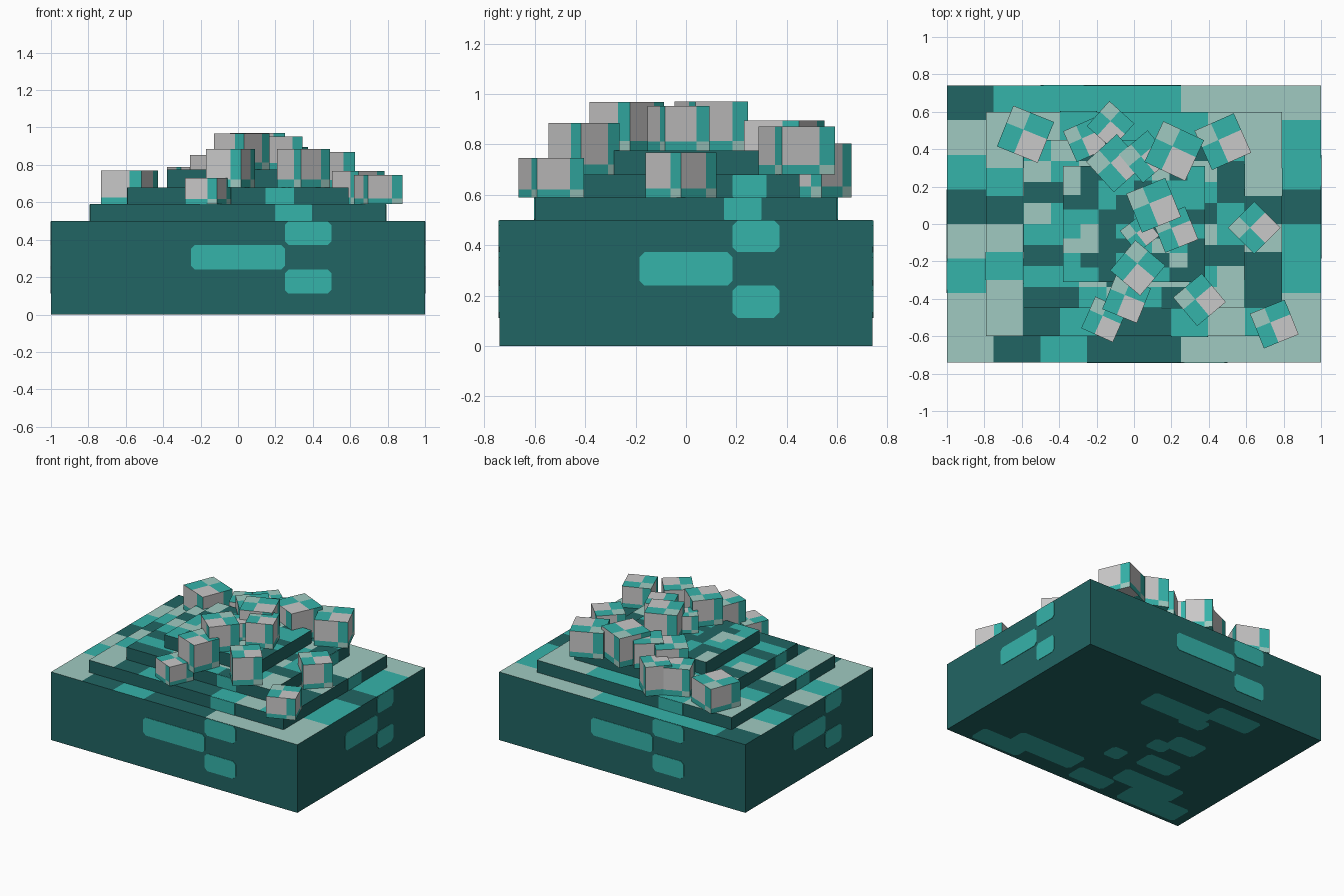
import bpy, bmesh, math
from mathutils import Vector, Matrix

if "Cube" in bpy.data.objects:
    bpy.data.objects.remove(bpy.data.objects["Cube"], do_unlink=True)


def material(name, rgb):
    lin = [(c / 255 / 12.92) if c < 11 else ((c / 255 + 0.055) / 1.055) ** 2.4 for c in rgb]
    m = bpy.data.materials.new(name)
    m.use_nodes = True
    m.diffuse_color = (*lin, 1)
    m.node_tree.nodes["Principled BSDF"].inputs["Base Color"].default_value = (*lin, 1)
    return m


DARK, TEAL, PALE, GREY = range(4)
MATS = [material("dark_teal", (33, 101, 99)), material("bright_teal", (53, 179, 170)),
        material("pale_green", (160, 202, 193)), material("light_grey", (201, 200, 200))]
KEY = {"D": DARK, "T": TEAL, "P": PALE}


def finish(name, bm):
    mesh = bpy.data.meshes.new(name)
    bm.to_mesh(mesh)
    bm.free()
    for m in MATS:
        mesh.materials.append(m)
    ob = bpy.data.objects.new(name, mesh)
    bpy.context.collection.objects.link(ob)
    return ob


# Stepped slab: patchwork grid on top, dark skirt and underside
def tier(name, hx, hy, z0, z1, rows):
    bm = bmesh.new()
    bmesh.ops.create_grid(bm, x_segments=8, y_segments=8, size=1)
    bmesh.ops.transform(bm, verts=bm.verts,
                        matrix=Matrix.Translation((0, 0, z1)) @ Matrix.Diagonal((hx, hy, 1, 1)))
    for f in bm.faces:
        c = f.calc_center_median()
        col, row = int((c.x / hx + 1) * 4), int((1 - c.y / hy) * 4)
        f.material_index = KEY[rows[row][col]]
    rim = [e for e in bm.edges if e.is_boundary]
    ret = bmesh.ops.extrude_edge_only(bm, edges=rim)
    for g in ret["geom"]:
        if isinstance(g, bmesh.types.BMVert):
            g.co.z = z0
        elif isinstance(g, bmesh.types.BMFace):
            g.material_index = DARK
    cap = bmesh.ops.contextual_create(bm, geom=[e for e in bm.edges if e.is_boundary])
    for f in cap["faces"]:
        f.material_index = DARK
    bmesh.ops.recalc_face_normals(bm, faces=bm.faces)
    finish(name, bm)


# Thin coloured plate with clipped corners, laid on a plane (u right, v up)
def plate(bm, a, b, c, d, frame, r=0.02, t=0.003):
    pts = [(a + r, c), (b - r, c), (b, c + r), (b, d - r), (b - r, d), (a + r, d), (a, d - r), (a, c + r)]
    low = [bm.verts.new(frame @ Vector((u, v, 0))) for u, v in pts]
    top = [bm.verts.new(frame @ Vector((u, v, t))) for u, v in pts]
    faces = [bm.faces.new(top)]
    for i in range(8):
        j = (i + 1) % 8
        faces.append(bm.faces.new((low[i], low[j], top[j], top[i])))
    for f in faces:
        f.material_index = TEAL


def side_frame(k, dist):
    return (Matrix.Rotation(k * math.pi / 2, 4, "Z") @ Matrix.Translation((0, -dist, 0))
            @ Matrix.Rotation(math.pi / 2, 4, "X"))


tier("base_slab", 1, 0.74, 0, 0.5,
     ["DTTTTPPP", "PTTPPTPT", "TDPTDPTT", "DPTDPTDD", "PTDPTDPT", "TPTDPTDT", "PTPDTPDP", "PDTDDPPP"])
tier("second_slab", 0.79, 0.6, 0.5, 0.59,
     ["PPTTTTPP", "PDPTTPTP", "TPTDPTDP", "DTPTDPTD", "PDTPTDPP", "TPDTPTDD", "PTPDTPTD", "PDTDDTPT"])
tier("third_slab", 0.59, 0.45, 0.59, 0.68,
     ["TPDTTPDT", "PTPTDTPD", "DDPTTDTD", "PTTDPTDT", "TTDTPDPT", "DDTPTDDD", "TTPDPPTP", "DDTPTDPP"])
tier("fourth_slab", 0.38, 0.31, 0.68, 0.775,
     ["PDDTTPDT", "PDTTDTTT", "DDTDDPTT", "TTDDTTDD", "TPDTTDPT", "PPDDTPTD", "TDDTDDPD", "TTDDTTDD"])

# Inlaid bands on the four walls of each slab
bm = bmesh.new()
for k in range(4):
    w, dist = (1, 0.74) if k % 2 == 0 else (0.74, 1)
    f = side_frame(k, dist)
    plate(bm, -0.25 * w, 0.25 * w, 0.24, 0.372, f)
    plate(bm, 0.25 * w, 0.5 * w, 0.372, 0.498, f)
    plate(bm, 0.25 * w, 0.5 * w, 0.112, 0.24, f)
    w, dist = (0.79, 0.6) if k % 2 == 0 else (0.6, 0.79)
    plate(bm, 0.25 * w, 0.5 * w, 0.5, 0.589, side_frame(k, dist), 0.003)
    if k % 2 == 0:
        plate(bm, 0.147, 0.3, 0.59, 0.679, side_frame(k, 0.45), 0.003)
    else:
        plate(bm, 0.185, 0.32, 0.59, 0.679, side_frame(k, 0.59), 0.003)
finish("wall_bands", bm)

# Inlaid patches on the underside: centre x, y, width, depth
bm = bmesh.new()
under = Matrix.Rotation(math.pi, 4, "X") @ Matrix.Translation((0, 0, -0.003))
for x, y, w, d in [(0, 0.44, 0.5, 0.18), (-0.38, 0.57, 0.36, 0.17), (-0.2, 0.38, 0.2, 0.12),
                   (-0.36, 0.1, 0.25, 0.17), (-0.22, 0.0, 0.15, 0.13), (-0.06, -0.26, 0.13, 0.13),
                   (-0.38, -0.2, 0.28, 0.16), (0.32, -0.53, 0.55, 0.18), (0.62, -0.64, 0.4, 0.15),
                   (-0.5, -0.45, 0.5, 0.17), (-0.68, -0.62, 0.5, 0.18), (-0.15, -0.62, 0.3, 0.15)]:
    plate(bm, x - w / 2, x + w / 2, -y - d / 2, -y + d / 2, under, 0.02, 0.0)
for v in bm.verts:
    v.co.z = 0.0 if v.co.z > 0.004 else -0.001
bmesh.ops.translate(bm, verts=bm.verts, vec=(0, 0, 0))
bmesh.ops.dissolve_degenerate(bm, dist=1e-5, edges=bm.edges)
for v in bm.verts:
    v.co.z = -0.001
finish("underside_patches", bm)


# One face split in four colours: bottom left, bottom right, top left, top right
def quartered(bm, o, u, v, su, sv, colours):
    us, vs = (0, su, 1), (0, sv, 1)
    for i, colour in enumerate(colours):
        a, b = i % 2, i // 2
        quad = [(us[a], vs[b]), (us[a + 1], vs[b]), (us[a + 1], vs[b + 1]), (us[a], vs[b + 1])]
        f = bm.faces.new([bm.verts.new(o + u * p + v * q) for p, q in quad])
        f.material_index = colour


def block(name, x, y, z0, z1, size, turn):
    bm = bmesh.new()
    h, s = z1 - z0, size / 2
    up = Vector((0, 0, h))
    for k in range(4):
        r = Matrix.Rotation(k * math.pi / 2, 3, "Z")
        quartered(bm, r @ Vector((-s, -s, 0)), r @ Vector((size, 0, 0)), up, 0.7, 0.2,
                  (TEAL, PALE, GREY, TEAL))
    quartered(bm, Vector((-s, -s, h)), Vector((size, 0, 0)), Vector((0, size, 0)), 0.42, 0.58,
              (TEAL, GREY, PALE, TEAL))
    quartered(bm, Vector((-s, s, 0)), Vector((size, 0, 0)), Vector((0, -size, 0)), 0.42, 0.58,
              (TEAL, GREY, PALE, TEAL))
    bmesh.ops.remove_doubles(bm, verts=bm.verts, dist=1e-4)
    ob = finish(name, bm)
    ob.location = (x, y, z0)
    ob.rotation_euler.z = math.radians(turn)


# Scattered blocks: x, y, bottom, top, width, turn
BLOCKS = [(-0.58, 0.48, 0.59, 0.77, 0.235, -22), (0.75, -0.535, 0.59, 0.745, 0.2, 22),
          (-0.16, -0.51, 0.59, 0.73, 0.185, -24), (-0.04, -0.40, 0.68, 0.885, 0.2, -22),
          (0.02, -0.235, 0.775, 0.967, 0.21, -40), (0.35, -0.405, 0.68, 0.885, 0.2, 40),
          (0.643, -0.02, 0.59, 0.768, 0.2, 45), (0.22, -0.03, 0.775, 0.953, 0.19, 22),
          (0.105, 0.1, 0.775, 0.97, 0.225, 22), (0.215, 0.39, 0.68, 0.895, 0.24, -25),
          (0.475, 0.44, 0.68, 0.87, 0.23, 24), (-0.125, 0.53, 0.59, 0.803, 0.18, -42),
          (-0.1, 0.325, 0.68, 0.853, 0.22, 42), (0.06, 0.36, 0.68, 0.86, 0.2, 40),
          (-0.26, 0.45, 0.59, 0.79, 0.18, 24), (0.03, -0.05, 0.775, 0.9, 0.15, 38)]
for i, b in enumerate(BLOCKS):
    block(f"block_{i + 1}", *b)
